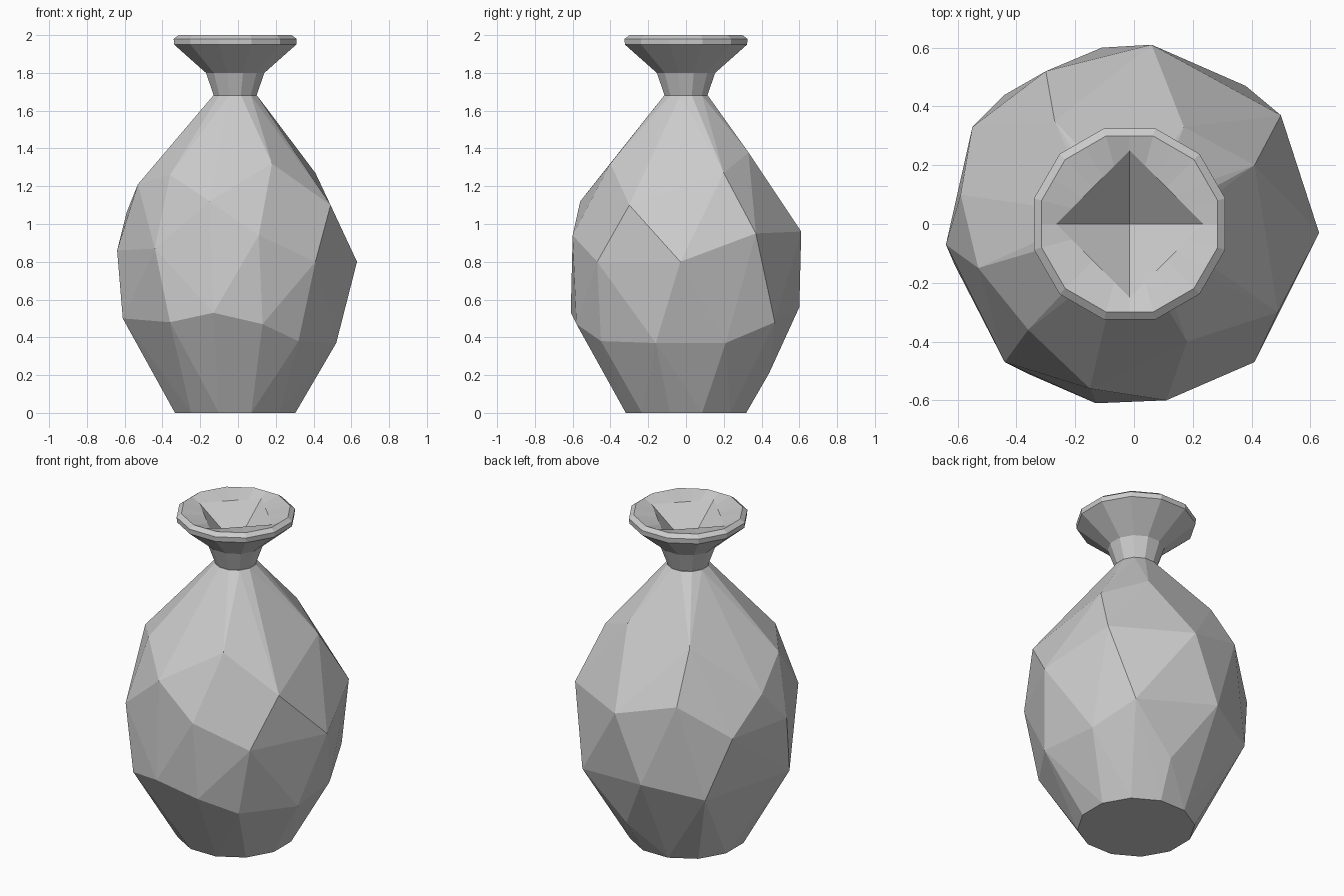
import bpy
import bmesh
from math import cos, sin, pi, radians
from mathutils import Vector

default_cube = bpy.data.objects.get("Cube")
if default_cube:
    bpy.data.objects.remove(default_cube, do_unlink=True)

# Single clay colour
clay_colour = (0.6, 0.6, 0.6, 1)
clay = bpy.data.materials.new("grey_clay")
clay.use_nodes = True
clay.diffuse_color = clay_colour
shader = next(node for node in clay.node_tree.nodes if node.type == "BSDF_PRINCIPLED")
shader.inputs["Base Color"].default_value = clay_colour


def finish_object(name, bm):
    """Turn a bmesh into a flat-shaded clay object."""
    bmesh.ops.recalc_face_normals(bm, faces=bm.faces[:])
    mesh = bpy.data.meshes.new(name)
    bm.to_mesh(mesh)
    bm.free()
    mesh.materials.append(clay)
    vase_part = bpy.data.objects.new(name, mesh)
    bpy.context.collection.objects.link(vase_part)
    return vase_part


def polygon_radius(angle, sides, radius, offset):
    """Distance from the centre to the edge of a regular polygon."""
    step = 2 * pi / sides
    local = (angle - offset) % step - step / 2
    return radius * cos(step / 2) / cos(local)


def ring(bm, count, sides, radius, height, offset, centre):
    """Ring of vertices lying on a regular polygon outline."""
    verts = []
    for i in range(count):
        angle = 2 * pi * i / count
        reach = polygon_radius(angle, sides, radius, offset)
        position = Vector((reach * cos(angle), reach * sin(angle), height)) + centre
        verts.append(bm.verts.new(position))
    return verts


# Irregular faceted body: shell around hand-placed corners
lower_corners = [
    (.13, -.58, .47), (.32, -.45, .38), (.52, -.16, .37), (.48, .21, .37),
    (.38, .47, .48), (-.11, .6, .56), (-.44, .44, .49), (-.61, -.14, .5),
    (-.36, -.51, .48), (-.13, -.61, .53), (.1, .44, .21),
]
middle_corners = [
    (.11, -.6, .94), (.41, -.47, .8), (.63, -.03, .8), (.5, .37, .95),
    (.06, .61, .96), (-.3, .52, 1.06), (-.55, .33, .86), (-.59, .1, 1.06),
    (-.64, -.07, .86), (-.44, -.47, .87),
]
upper_corners = [
    (-.15, -.56, 1.12), (.18, -.4, 1.32), (.49, -.3, 1.1), (.41, .2, 1.27),
    (.17, .33, 1.38), (-.27, .35, 1.35), (-.53, -.15, 1.21), (-.36, -.36, 1.26),
]
axis = Vector((-.015, 0, 0))
turn = radians(15)

body = bmesh.new()
for corner in lower_corners + middle_corners + upper_corners:
    body.verts.new(corner)
for radius, height in ((.33, 0), (.12, 1.68)):
    for i in range(12):
        angle = turn + i * pi / 6
        body.verts.new(Vector((radius * cos(angle), radius * sin(angle), height)) + axis)
hull = bmesh.ops.convex_hull(body, input=body.verts[:])
loose = [v for v in body.verts if not v.link_faces]
bmesh.ops.delete(body, geom=loose, context="VERTS")
bmesh.ops.dissolve_limit(body, angle_limit=radians(2), verts=body.verts[:], edges=body.edges[:])
finish_object("faceted_body", body)

# Neck and flared lip, with a four-sided funnel sunk into the mouth
# Each entry: polygon sides, radius, height, rotation
neck_profile = [
    (12, .115, 1.675, turn), (12, .16, 1.8, turn), (12, .335, 1.95, turn),
    (12, .337, 1.98, turn), (12, .31, 2, turn), (4, .25, 1.975, 0),
]
neck = bmesh.new()
rings = [ring(neck, 24, sides, radius, height, offset, axis)
         for sides, radius, height, offset in neck_profile]
for below, above in zip(rings, rings[1:]):
    for i in range(len(below)):
        j = (i + 1) % len(below)
        neck.faces.new((below[i], below[j], above[j], above[i]))
neck.faces.new(rings[0])
funnel_tip = neck.verts.new(axis + Vector((0, 0, 1.78)))
mouth = rings[-1]
for i, vert in enumerate(mouth):
    neck.faces.new((vert, mouth[(i + 1) % len(mouth)], funnel_tip))
finish_object("neck_and_lip", neck)
